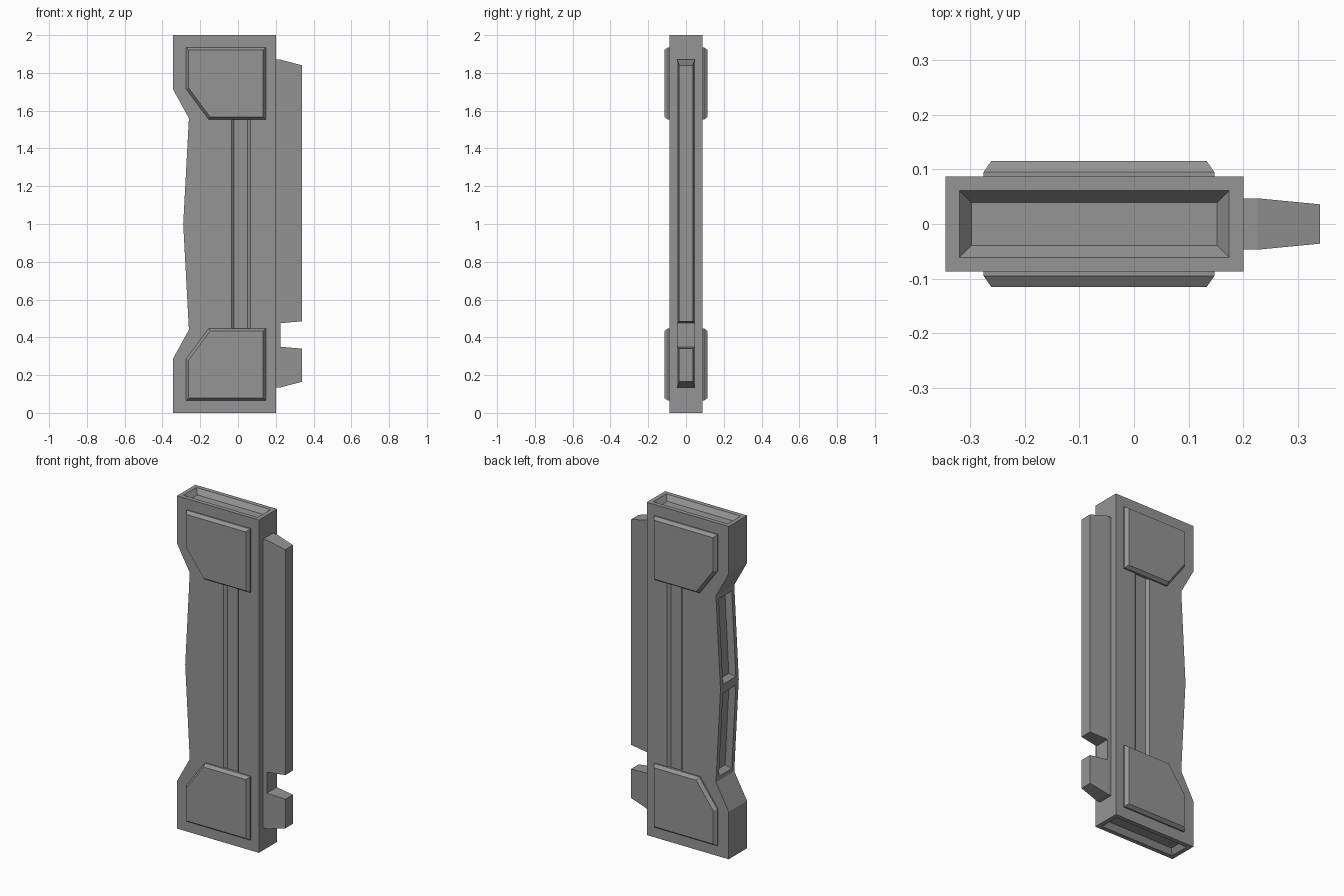
import bpy, bmesh
from mathutils import Vector

cube = bpy.data.objects.get("Cube")
if cube:
    bpy.data.objects.remove(cube, do_unlink=True)

grey = bpy.data.materials.new("plain grey")
grey.use_nodes = True
colour = (0.3, 0.3, 0.3, 1)
grey.diffuse_color = colour
grey.node_tree.nodes["Principled BSDF"].inputs["Base Color"].default_value = colour


def finish(name, bm):
    bmesh.ops.recalc_face_normals(bm, faces=bm.faces)
    mesh = bpy.data.meshes.new(name)
    bm.to_mesh(mesh)
    bm.free()
    mesh.materials.append(grey)
    obj = bpy.data.objects.new(name, mesh)
    bpy.context.collection.objects.link(obj)
    return obj


def prism(points, offset):
    """Extrude a closed outline of 3D points along an offset."""
    bm = bmesh.new()
    face = bm.faces.new([bm.verts.new(p) for p in points])
    out = bmesh.ops.extrude_face_region(bm, geom=[face], use_keep_orig=True)
    moved = [v for v in out["geom"] if isinstance(v, bmesh.types.BMVert)]
    bmesh.ops.translate(bm, verts=moved, vec=offset)
    bmesh.ops.recalc_face_normals(bm, faces=bm.faces)
    return bm


# Body: side outline mirrored about mid height, with recessed ends and waist panels
half = [(0.2, 0), (-0.345, 0), (-0.345, 0.285), (-0.26, 0.44)]
outline = half + [(-0.29, 1)] + [(x, 2 - z) for x, z in reversed(half)]
bm = prism([(x, -0.087, z) for x, z in outline], Vector((0, 0.174, 0)))
bm.normal_update()
ends = [f for f in bm.faces if abs(f.normal.z) > 0.9]
waist = [f for f in bm.faces
         if f.normal.x < -0.9 and 0.5 < f.calc_center_median().z < 1.5]
panels = ends + waist
bmesh.ops.inset_individual(bm, faces=panels, thickness=0.026, use_even_offset=True)
bmesh.ops.inset_individual(bm, faces=panels, thickness=0.022, depth=-0.03,
                           use_even_offset=True)
body = finish("body", bm)

# Long tapered grooves on front and back, running under the pads
for side, label in ((-1, "front"), (1, "back")):
    section = [(-0.042, 0.094), (0.072, 0.094), (0.05, 0.072), (-0.02, 0.072)]
    cutter = finish(label + "_groove_cutter",
                    prism([(x, side * y, 0.4) for x, y in section], Vector((0, 0, 1.2))))
    cut = body.modifiers.new(label + " groove", "BOOLEAN")
    cut.operation = "DIFFERENCE"
    cut.solver = "EXACT"
    cut.object = cutter
    cutter.hide_render = True
    cutter.hide_set(True)

# Raised pads with bevelled rims
pad = [(0.147, 0.065), (-0.275, 0.065), (-0.275, 0.285), (-0.155, 0.447), (0.147, 0.447)]
for side, label in ((-1, "front"), (1, "back")):
    for level in ("lower", "upper"):
        pts = [(x, side * 0.08, z if level == "lower" else 2 - z) for x, z in pad]
        bm = prism(pts, Vector((0, side * 0.015, 0)))
        bm.normal_update()
        cap = [f for f in bm.faces if f.normal.y * side > 0.9]
        bmesh.ops.inset_individual(bm, faces=cap, thickness=0.014, depth=0.02,
                                   use_even_offset=True)
        finish(f"{label}_{level}_pad", bm)


# Side fin: shallow root strip carrying two tapered blocks
def loft(name, rings):
    """Join rectangular rings given as (x, half width, bottom, top)."""
    bm = bmesh.new()
    loops = [[bm.verts.new((x, y, z)) for y, z in
              ((-w, lo), (w, lo), (w, hi), (-w, hi))] for x, w, lo, hi in rings]
    for a, b in zip(loops, loops[1:]):
        for i in range(4):
            j = (i + 1) % 4
            bm.faces.new((a[i], a[j], b[j], b[i]))
    bm.faces.new(loops[0])
    bm.faces.new(loops[-1])
    finish(name, bm)


loft("fin_root", [(0.18, 0.047, 0.135, 1.87), (0.225, 0.047, 0.135, 1.87)])
loft("fin_upper", [(0.225, 0.047, 0.475, 1.87), (0.34, 0.036, 0.485, 1.84)])
loft("fin_lower", [(0.225, 0.047, 0.135, 0.35), (0.34, 0.036, 0.165, 0.34)])
